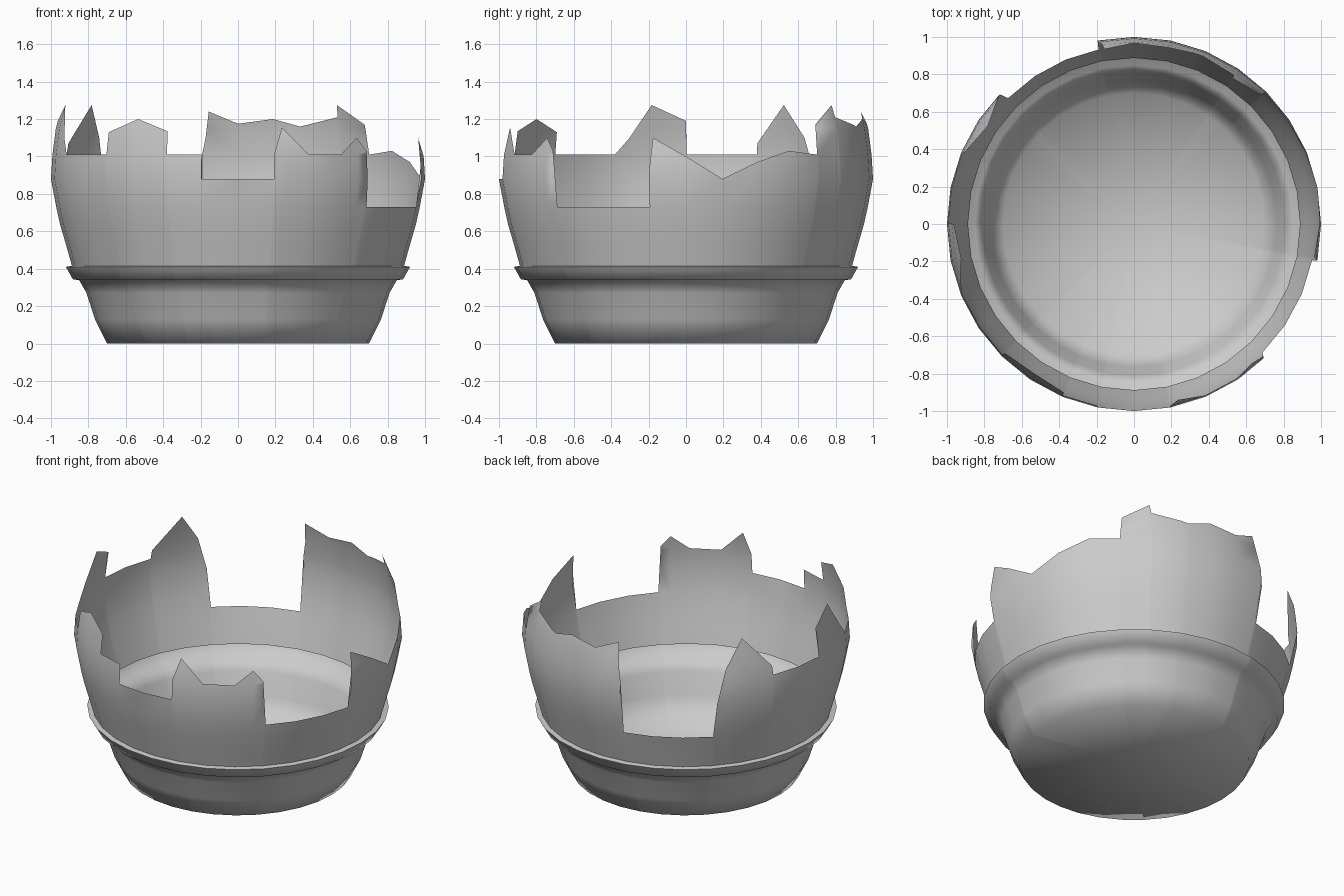
import bpy, bmesh
from math import radians, cos, sin

if "Cube" in bpy.data.objects:
    bpy.data.objects.remove(bpy.data.objects["Cube"])

STEP = 11.25  # 32-sided vessel

# profile (z, radius) of the unbroken lower body with its raised band
LOWER = [(0, .70), (.13, .765), (.27, .81), (.34, .85), (.342, .882),
         (.41, .92), (.415, .888), (.53, .92), (.64, .952)]
# rows of the upper wall, clipped by the broken rim
UPPER = [(.64, .952), (.73, .972), (.88, 1.0), (1.01, .992), (1.15, .974), (1.28, .94)]

# broken rim: (angle in degrees, height)
RIM = [(0, 1.0), (11.25, .88), (22.5, .97), (33.75, 1.03), (45, 1.01), (45.6, 1.17),
       (55.8, 1.275), (56.25, 1.21), (70, 1.16), (78.75, 1.20), (90, 1.175),
       (99.5, 1.24), (100.2, 1.10), (101.25, 1.0), (101.5, .64), (135, .64),
       (136, .88), (139.5, 1.1), (146.25, 1.275), (157.2, 1.07), (157.5, 1.01),
       (179.8, 1.01), (180, 1.19), (191.25, 1.275), (198, 1.1), (202.5, 1.01),
       (224.8, 1.01), (225, 1.13), (236.25, 1.2), (247.3, 1.135), (247.5, 1.01),
       (258.6, 1.01), (258.75, .88), (281.1, .88), (281.25, 1.01), (284, 1.155),
       (292.5, 1.01), (303.75, 1.01), (310.5, 1.1), (314, 1.03), (315, .73),
       (348.5, .73), (348.75, .95), (349.6, 1.1), (360, 1.0)]


def interp(table, v):
    for (a, b), (c, d) in zip(table, table[1:]):
        if a <= v <= c:
            return b + (d - b) * (v - a) / (c - a)
    return table[-1][1]


def ring_point(deg, r, z):
    # keep extra columns on the flat facets between the 32 corners
    off = deg % STEP - STEP / 2
    r *= cos(radians(STEP / 2)) / cos(radians(off))
    return (r * cos(radians(deg)), r * sin(radians(deg)), z)


# broken vessel shell
bm = bmesh.new()
angles = sorted({a for a, _ in RIM if a < 360} | {i * STEP for i in range(32)})
columns = []
for a in angles:
    top = interp(RIM, a)
    col = [ring_point(a, r, z) for z, r in LOWER]
    for z, _ in UPPER[1:]:
        zc = min(z, top)
        col.append(ring_point(a, interp(UPPER, zc), zc))
    columns.append([bm.verts.new(p) for p in col])

centre = bm.verts.new((0, 0, 0))
for i, c in enumerate(columns):
    n = columns[(i + 1) % len(columns)]
    bm.faces.new((centre, n[0], c[0]))
    for j in range(len(c) - 1):
        bm.faces.new((c[j], n[j], n[j + 1], c[j + 1]))

# collapse the clipped rows onto the rim
bmesh.ops.remove_doubles(bm, verts=bm.verts, dist=.0004)
bmesh.ops.dissolve_degenerate(bm, edges=bm.edges, dist=.0001)
bmesh.ops.recalc_face_normals(bm, faces=bm.faces)
# outward normals: the floor must face down
floor = min(bm.faces, key=lambda f: f.calc_center_median().z)
if floor.normal.z > 0:
    bmesh.ops.reverse_faces(bm, faces=bm.faces)

mesh = bpy.data.meshes.new("broken_vessel")
bm.to_mesh(mesh)
bm.free()
vessel = bpy.data.objects.new("broken_vessel", mesh)
bpy.context.collection.objects.link(vessel)
bpy.context.view_layer.objects.active = vessel
vessel.select_set(True)
bpy.ops.object.shade_smooth_by_angle(angle=radians(70))
